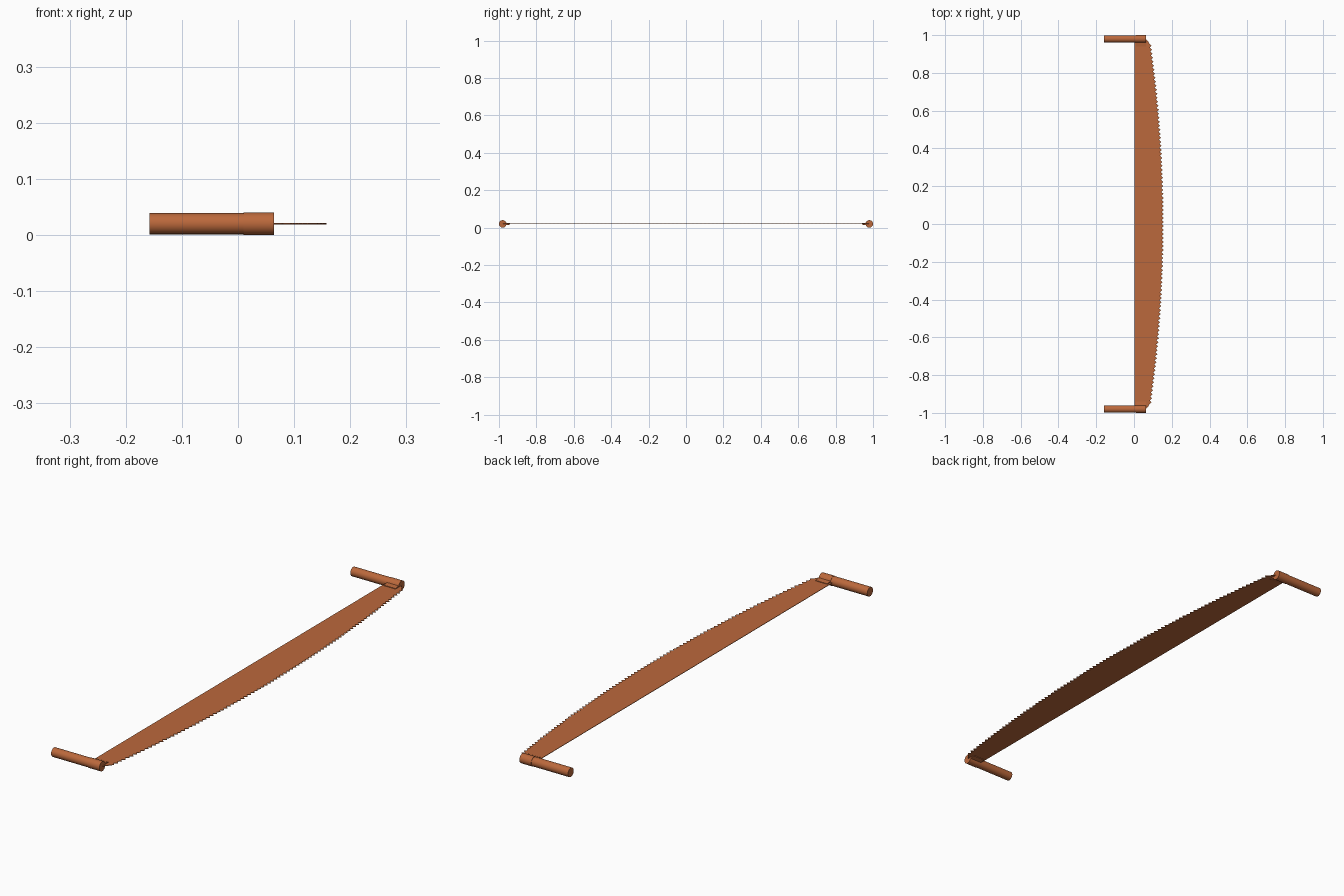
import bpy, bmesh, math

if "Cube" in bpy.data.objects:
    bpy.data.objects.remove(bpy.data.objects["Cube"])

Z = 0.02          # mid-height of the whole saw
END = 0.98        # y of the handle axes
TEETH = 90
BACK = 0.003      # x of the straight back edge

rust = bpy.data.materials.new("rusty_brown")
rust.diffuse_color = (0.5, 0.14, 0.045, 1)
rust.use_nodes = True
rust.node_tree.nodes["Principled BSDF"].inputs["Base Color"].default_value = rust.diffuse_color


def make_object(name, bm):
    bmesh.ops.recalc_face_normals(bm, faces=bm.faces)
    mesh = bpy.data.meshes.new(name)
    bm.to_mesh(mesh)
    bm.free()
    mesh.materials.append(rust)
    obj = bpy.data.objects.new(name, mesh)
    bpy.context.collection.objects.link(obj)
    return obj


def smooth(obj):
    bpy.ops.object.select_all(action='DESELECT')
    obj.select_set(True)
    bpy.context.view_layer.objects.active = obj
    bpy.ops.object.shade_smooth_by_angle(angle=math.radians(35))


def extrude_x(name, profile, x0, x1):
    """Extrude a closed (y, z) profile along x."""
    bm = bmesh.new()
    face = bm.faces.new([bm.verts.new((x0, y, z)) for y, z in profile])
    new = bmesh.ops.extrude_face_region(bm, geom=[face])["geom"]
    verts = [v for v in new if isinstance(v, bmesh.types.BMVert)]
    bmesh.ops.translate(bm, verts=verts, vec=(x1 - x0, 0, 0))
    obj = make_object(name, bm)
    smooth(obj)
    return obj


def root_x(y):
    return 0.147 - 0.067 * (y / 0.96) ** 2


# Blade: straight back, bowed front edge with a tooth on every strip
bm = bmesh.new()
half = 0.955
ys = [-half + 2 * half * i / TEETH for i in range(TEETH + 1)]
back = [bm.verts.new((BACK, y, Z)) for y in ys]
root = [bm.verts.new((root_x(y), y, Z)) for y in ys]
for i in range(TEETH):
    bm.faces.new((back[i], root[i], root[i + 1], back[i + 1]))
    mid = (ys[i] + ys[i + 1]) / 2
    tip = bm.verts.new((root_x(mid) + 0.011, mid, Z))
    bm.faces.new((root[i], tip, root[i + 1]))
# Plain tangs that run into the handles
for i, s in ((0, -1), (TEETH, 1)):
    a = bm.verts.new((BACK, s * END, Z))
    b = bm.verts.new((0.062, s * END, Z))
    c = bm.verts.new((root[i].co.x - 0.003, s * 0.963, Z))
    bm.faces.new((back[i], a, b, c, root[i]))
blade = make_object("blade", bm)
thick = blade.modifiers.new("thickness", 'SOLIDIFY')
thick.thickness = 0.002
thick.offset = 0

for side, s in (("front", -1), ("back", 1)):
    # Round wooden grip
    r = 0.0188
    ring = [(s * END + r * math.cos(2 * math.pi * k / 24),
             Z + r * math.sin(2 * math.pi * k / 24)) for k in range(24)]
    extrude_x(side + "_handle", ring, -0.158, 0.063)

    # Metal strap round the grip, pinched flat onto the blade
    R, flat = 0.02, 0.0035
    a0 = math.asin(flat / R) + 0.15
    arc = [a0 + (2 * math.pi - 2 * a0) * k / 24 for k in range(25)]
    strap = [(s * (END - R * math.cos(a)), Z + R * math.sin(a)) for a in arc]
    strap += [(s * 0.94, Z - flat), (s * 0.94, Z + flat)]
    extrude_x(side + "_strap", strap, 0.01, 0.064)
